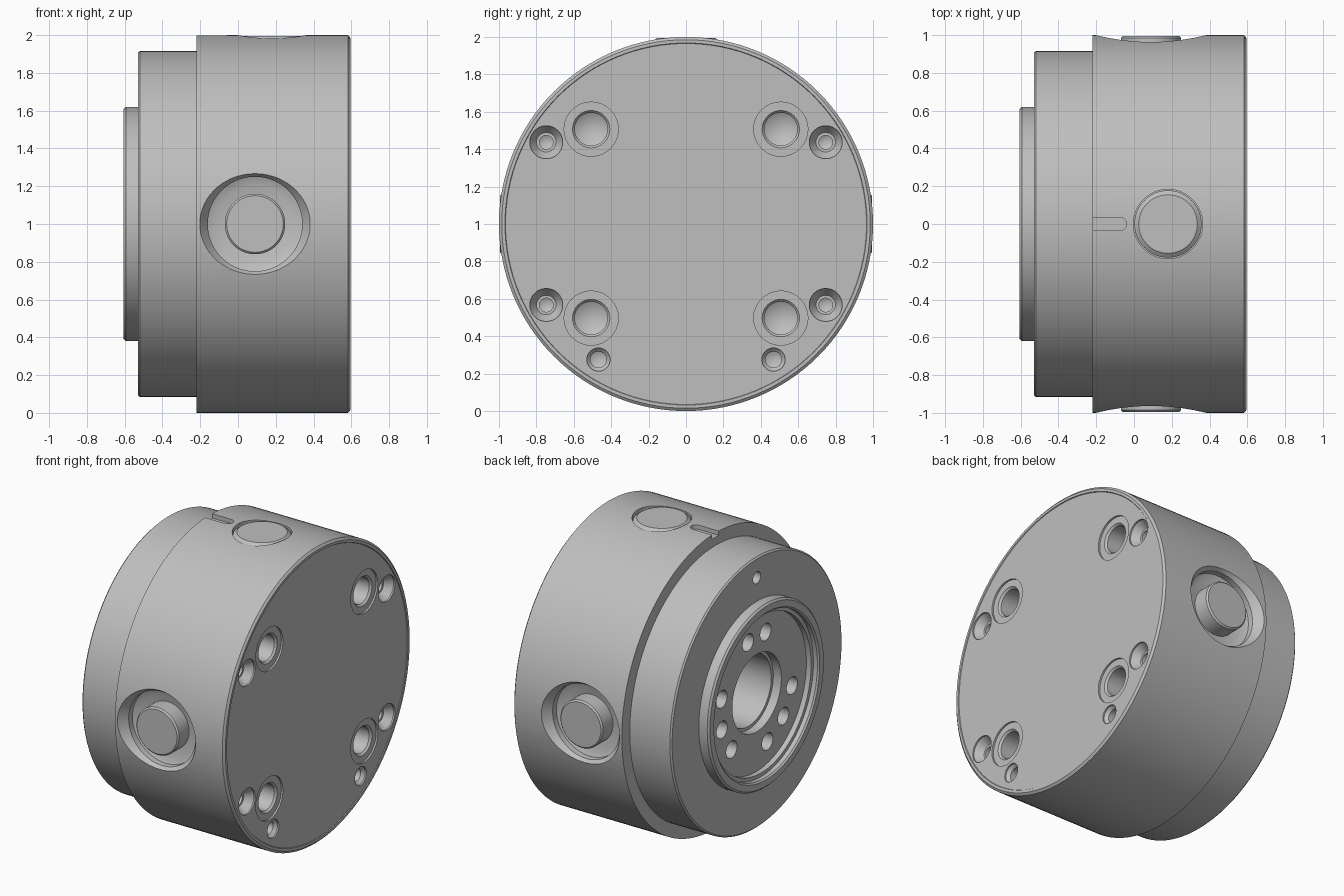
import bpy, bmesh
from math import sin, cos, pi, radians
from mathutils import Vector

cube = bpy.data.objects.get("Cube")
if cube:
    bpy.data.objects.remove(cube, do_unlink=True)

steel = bpy.data.materials.new("steel_grey")
steel.use_nodes = True
GREY = (0.52, 0.52, 0.52, 1)
steel.diffuse_color = GREY
steel.node_tree.nodes["Principled BSDF"].inputs["Base Color"].default_value = GREY

AXIS_Z = 1.0                      # height of the drum's axis
FACE, FLANGE = 0.595, -0.53       # mounting face and flange face along x


def lathe(bm, profile, origin, direction, n=32):
    """Revolve (distance, radius) pairs around a direction; ends are closed."""
    turn = Vector(direction).to_track_quat('Z', 'Y')
    rings = []
    for d, r in profile:
        angles = [2 * pi * i / n for i in range(n)] if r > 0 else [0]
        rings.append([bm.verts.new(Vector(origin) + turn @ Vector((r * cos(a), r * sin(a), d)))
                      for a in angles])
    for a, b in zip(rings, rings[1:]):
        for i in range(n):
            j = (i + 1) % n
            if len(a) == 1:
                bm.faces.new((a[0], b[j], b[i]))
            elif len(b) == 1:
                bm.faces.new((a[i], a[j], b[0]))
            else:
                bm.faces.new((a[i], a[j], b[j], b[i]))
    for ring in (rings[0], rings[-1]):
        if len(ring) > 1:
            bm.faces.new(ring)


def finish(bm, name):
    bmesh.ops.recalc_face_normals(bm, faces=bm.faces)
    mesh = bpy.data.meshes.new(name)
    bm.to_mesh(mesh)
    bm.free()
    mesh.materials.append(steel)
    ob = bpy.data.objects.new(name, mesh)
    bpy.context.collection.objects.link(ob)
    return ob


def smooth(ob):
    bpy.ops.object.select_all(action='DESELECT')
    ob.select_set(True)
    bpy.context.view_layer.objects.active = ob
    bpy.ops.object.shade_smooth_by_angle(angle=radians(25))


# Drum body: mounting face, rim, flange step, raised ring and centre bore
bm = bmesh.new()
lathe(bm, [(0.05, 0), (0.05, 0.24), (-0.47, 0.24), (-0.47, 0.262), (FLANGE, 0.262),
           (FLANGE, 0.53), (-0.565, 0.53), (-0.565, 0.555), (-0.595, 0.555), (-0.605, 0.565),
           (-0.605, 0.608), (-0.593, 0.62), (FLANGE, 0.62), (FLANGE, 0.905), (-0.52, 0.915),
           (-0.22, 0.915), (-0.22, 1), (0.583, 1), (FACE, 0.985), (FACE, 0.968),
           (0.59, 0.965), (0.59, 0)],
      (0, 0, AXIS_Z), (1, 0, 0), 128)
body = finish(bm, "drum_body")

cut = bmesh.new()

# Holes in the mounting face, mirrored left and right
BUSHING = [(-0.03, 0.145), (0.012, 0.145), (0.012, 0.1), (0.025, 0.088), (0.28, 0.088), (0.33, 0)]
COUNTERSINK = [(-0.03, 0.088), (0.01, 0.088), (0.06, 0.052), (0.06, 0.037), (0.2, 0.037), (0.22, 0)]
PIN_HOLE = [(-0.03, 0.062), (0.01, 0.062), (0.03, 0.043), (0.15, 0.043), (0.17, 0)]
for side in (-1, 1):
    for profile, y, z in ((BUSHING, 0.507, 0.507), (BUSHING, 0.507, -0.503),
                          (COUNTERSINK, 0.747, 0.437), (COUNTERSINK, 0.747, -0.433),
                          (PIN_HOLE, 0.468, -0.725)):
        lathe(cut, profile, (0.59, side * y, AXIS_Z + z), (-1, 0, 0))

# Bolt circle and locating hole in the flange
for degrees in (76, 104, 15, -16, -46, 194, 223, 253):
    a = radians(degrees)
    lathe(cut, [(-0.03, 0.058), (0.3, 0.058), (0.33, 0)],
          (FLANGE, 0.388 * cos(a), AXIS_Z + 0.388 * sin(a)), (1, 0, 0))
lathe(cut, [(-0.03, 0.04), (0.2, 0.04), (0.22, 0)], (FLANGE, 0, AXIS_Z + 0.78), (1, 0, 0))

# Conical pockets in the front and back, and the seat of the top plug
POCKET_X, PLUG_X = 0.09, 0.18
for side in (-1, 1):
    lathe(cut, [(0.88, 0), (0.88, 0.205), (0.9, 0.25), (0.94, 0.25), (1.05, 0.328)],
          (POCKET_X, 0, AXIS_Z), (0, side, 0), 64)
lathe(cut, [(0.93, 0), (0.93, 0.183), (1.05, 0.183)], (PLUG_X, 0, AXIS_Z), (0, 0, 1), 64)

# Round-ended index slot on top
outline = [(-0.3, 0.035), (-0.3, -0.035)]
outline += [(-0.075 + 0.035 * cos(t), 0.035 * sin(t))
            for t in (pi * (i / 12 - 0.5) for i in range(13))]
slot = cut.faces.new([cut.verts.new((x, y, 1.97)) for x, y in outline])
top = bmesh.ops.extrude_face_region(cut, geom=[slot])
bmesh.ops.translate(cut, vec=(0, 0, 0.1),
                    verts=[g for g in top["geom"] if isinstance(g, bmesh.types.BMVert)])

cutter = finish(cut, "hole_cutter")
cutter.hide_render = True
mod = body.modifiers.new("holes", 'BOOLEAN')
mod.operation, mod.solver, mod.object = 'DIFFERENCE', 'EXACT', cutter
bpy.context.view_layer.objects.active = body
bpy.ops.object.modifier_apply(modifier=mod.name)
bpy.data.objects.remove(cutter, do_unlink=True)
smooth(body)

# Chamfered buttons in the side pockets
for name, side in (("front_button", -1), ("back_button", 1)):
    bm = bmesh.new()
    lathe(bm, [(0.87, 0), (0.87, 0.16), (0.985, 0.16), (0.995, 0.15), (0.995, 0)],
          (POCKET_X, 0, AXIS_Z), (0, side, 0), 64)
    smooth(finish(bm, name))

# Flat plug on top
bm = bmesh.new()
lathe(bm, [(0.92, 0), (0.92, 0.178), (0.977, 0.178), (0.995, 0.155), (0.995, 0)],
      (PLUG_X, 0, AXIS_Z), (0, 0, 1), 64)
smooth(finish(bm, "top_plug"))
